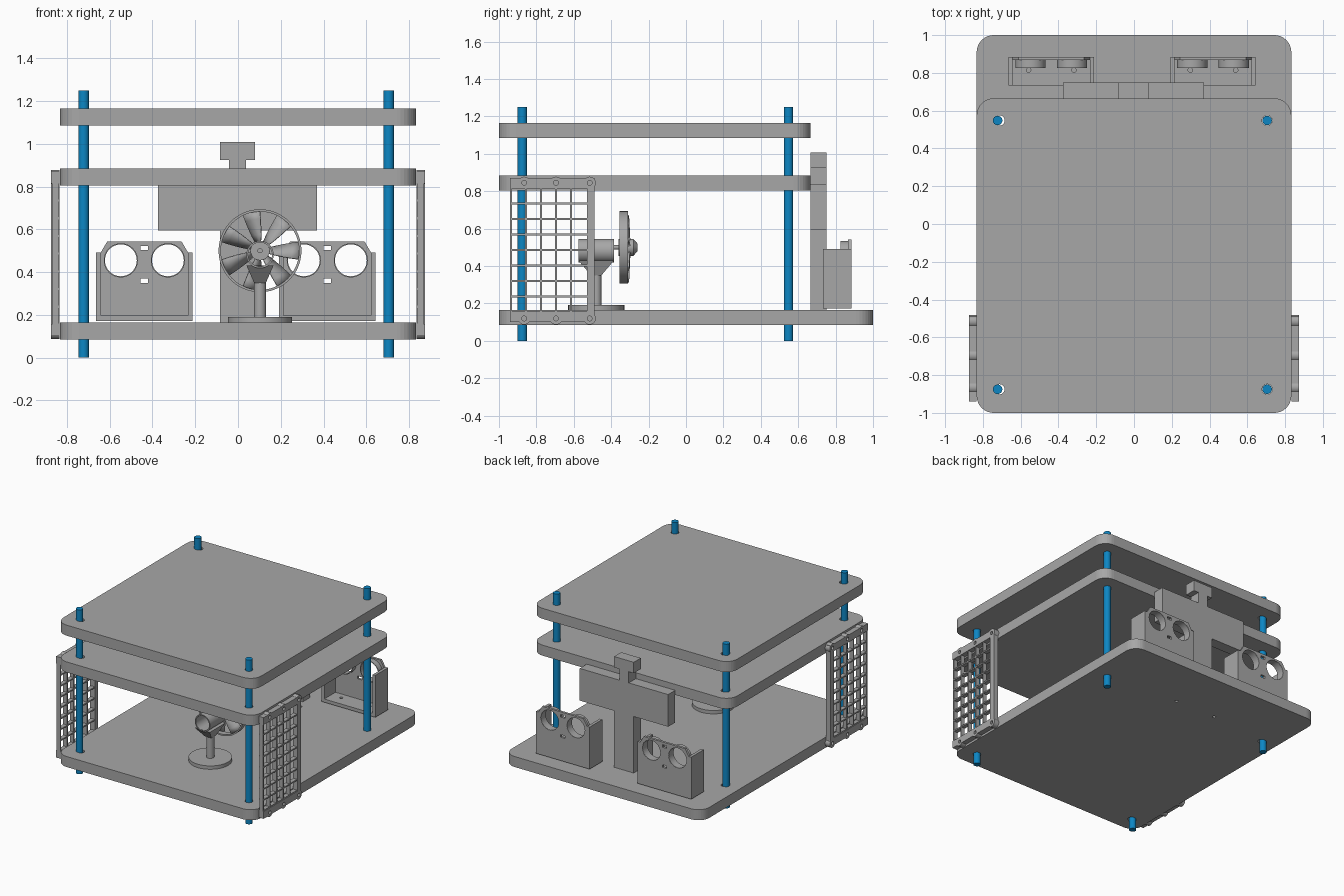
import bpy, bmesh, math
from mathutils import Matrix, Vector

if "Cube" in bpy.data.objects:
    bpy.data.objects.remove(bpy.data.objects["Cube"])


def material(name, rgb):
    m = bpy.data.materials.new(name)
    m.diffuse_color = (*rgb, 1)
    m.use_nodes = True
    m.node_tree.nodes["Principled BSDF"].inputs["Base Color"].default_value = m.diffuse_color
    return m


GREY = material("grey plastic", (0.39, 0.39, 0.39))
BLUE = material("blue rod", (0.004, 0.24, 0.55))


def finish(name, bm, mat=GREY, smooth=False):
    bmesh.ops.recalc_face_normals(bm, faces=bm.faces[:])
    me = bpy.data.meshes.new(name)
    bm.to_mesh(me)
    bm.free()
    me.materials.append(mat)
    ob = bpy.data.objects.new(name, me)
    bpy.context.collection.objects.link(ob)
    if smooth:
        bpy.ops.object.select_all(action='DESELECT')
        ob.select_set(True)
        bpy.context.view_layer.objects.active = ob
        bpy.ops.object.shade_smooth_by_angle(angle=math.radians(35))
    return ob


def box(name, x, y, z):
    bm = bmesh.new()
    bmesh.ops.create_cube(bm, size=1)
    for v in bm.verts:
        v.co = [(r[0] + r[1]) / 2 + c * (r[1] - r[0]) for r, c in zip((x, y, z), v.co)]
    return finish(name, bm)


def prism(name, pts, axis, a, b):
    """Extrude a 2D outline along axis from a to b."""
    place = {'Y': lambda p, t: (p[0], t, p[1]), 'Z': lambda p, t: (p[0], p[1], t)}[axis]
    bm = bmesh.new()
    f = bm.faces.new([bm.verts.new(place(p, a)) for p in pts])
    ext = bmesh.ops.extrude_face_region(bm, geom=[f])
    move = Vector(place((0, 0), b - a))
    bmesh.ops.translate(bm, vec=move, verts=[g for g in ext['geom'] if isinstance(g, bmesh.types.BMVert)])
    return finish(name, bm)


def cylinder(name, center, r, length, axis='Z', mat=GREY, r2=None, seg=32):
    bm = bmesh.new()
    rot = {'Z': Matrix(), 'Y': Matrix.Rotation(-math.pi / 2, 4, 'X'),
           'X': Matrix.Rotation(math.pi / 2, 4, 'Y')}[axis]
    bmesh.ops.create_cone(bm, cap_ends=True, segments=seg, radius1=r, radius2=r if r2 is None else r2,
                          depth=length, matrix=Matrix.Translation(center) @ rot)
    return finish(name, bm, mat, True)


def ring(name, center, r_out, r_in, length, seg=40):
    """Open tube along y."""
    bm = bmesh.new()
    loops = []
    for r, y in ((r_out, -.5), (r_out, .5), (r_in, .5), (r_in, -.5)):
        loops.append([bm.verts.new((center[0] + r * math.cos(t), center[1] + y * length,
                                    center[2] + r * math.sin(t)))
                      for t in (2 * math.pi * i / seg for i in range(seg))])
    for k in range(4):
        p, q = loops[k], loops[(k + 1) % 4]
        for i in range(seg):
            j = (i + 1) % seg
            bm.faces.new((p[i], p[j], q[j], q[i]))
    return finish(name, bm, GREY, True)


def combine(ob, tools, op='DIFFERENCE'):
    """Apply booleans and remove the helper objects."""
    for t in tools:
        m = ob.modifiers.new("bool", 'BOOLEAN')
        m.operation, m.object, m.solver = op, t, 'EXACT'
    dg = bpy.context.evaluated_depsgraph_get()
    me = bpy.data.meshes.new_from_object(ob.evaluated_get(dg))
    ob.modifiers.clear()
    ob.data = me
    for t in tools:
        bpy.data.objects.remove(t)


def rounded(x0, x1, y0, y1, r, n=8):
    pts = []
    for k, (cx, cy) in enumerate(((x1 - r, y1 - r), (x0 + r, y1 - r), (x0 + r, y0 + r), (x1 - r, y0 + r))):
        for i in range(n + 1):
            t = math.pi / 2 * (k + i / n)
            pts.append((cx + r * math.cos(t), cy + r * math.sin(t)))
    return pts


# Stacked decks with rod holes
ROD_Y = (-0.875, 0.548)
for name, y1, z in (("bottom_deck", 1, 0.085), ("middle_deck", 0.665, 0.805), ("top_deck", 0.665, 1.085)):
    deck = prism(name, rounded(-0.833, 0.833, -1, y1, 0.09), 'Z', z, z + 0.08)
    cuts = [cylinder("cut", (x, y, z), 0.027, 0.4) for x in (-0.712, 0.705) for y in ROD_Y]
    if name == "bottom_deck":
        cuts += [cylinder("cut", (x, 0.595, z), 0.012, 0.4) for x in (-0.235, 0.11)]
    combine(deck, cuts)

# Threaded support rods
for x in (-0.722, 0.705):
    for y in ROD_Y:
        cylinder("support_rod", (x, y, 0.625), 0.025, 1.25, mat=BLUE)

# Side grilles
for s in (-1, 1):
    def span(a, b):
        return tuple(sorted((s * a, s * b)))
    outer = span(0.834, 0.874)
    for z0, z1, zc in ((0.1, 0.155, 0.12), (0.815, 0.87, 0.845)):
        rail = box("grille_rail", outer, (-0.94, -0.49), (z0, z1))
        spots = (-0.865, -0.695, -0.515)
        combine(rail, [cylinder("boss", (s * 0.854, y, zc), 0.033, 0.04, 'X', seg=24) for y in spots], 'UNION')
        combine(rail, [cylinder("cut", (s * 0.854, y, zc), 0.013, 0.1, 'X', seg=16) for y in spots])
    box("grille_post", outer, (-0.53, -0.49), (0.155, 0.815))
    for i in range(5):
        y = -0.935 + 0.08 * i
        box("grille_upright", span(0.838, 0.87), (y - 0.005, y + 0.005), (0.155, 0.815))
    for i in range(8):
        z = 0.155 + 0.0828 * i
        box("grille_bar", span(0.836, 0.868), (-0.94, -0.53), (z - 0.005, z + 0.005))

# Rear T-shaped stand with a small knob on top
prism("rear_stand", [(-0.085, 0.165), (0.08, 0.165), (0.08, 0.595), (0.37, 0.595), (0.37, 0.84),
                     (0.037, 0.84), (0.037, 0.925), (0.08, 0.925), (0.08, 1.008), (-0.085, 1.008),
                     (-0.085, 0.925), (-0.043, 0.925), (-0.043, 0.84), (-0.375, 0.84),
                     (-0.375, 0.595), (-0.085, 0.595)], 'Y', 0.665, 0.75)

# Sensor brackets: tray, side walls and a pierced face plate with collars
for cx in (-0.438, 0.418):
    x0, x1 = cx - 0.226, cx + 0.226
    tray = box("sensor_tray", (x0, x1), (0.732, 0.885), (0.172, 0.197))
    combine(tray, [cylinder("cut", (cx + d, 0.815, 0.18), 0.012, 0.2, seg=16) for d in (-0.12, 0.12)])
    for a, b in ((x0, x0 + 0.022), (x1 - 0.022, x1)):
        box("sensor_side_wall", (a, b), (0.732, 0.885), (0.197, 0.492))
    plate = prism("sensor_face", [(x0 + 0.022, 0.197), (x1 - 0.022, 0.197), (x1 - 0.022, 0.492),
                                  (x1 - 0.052, 0.543), (x0 + 0.052, 0.543), (x0 + 0.022, 0.492)],
                  'Y', 0.867, 0.885)
    eyes = [(cx + d, 0.876, 0.455) for d in (-0.11, 0.11)]
    combine(plate, [cylinder("cut", e, 0.076, 0.1, 'Y', seg=40) for e in eyes] +
            [box("cut", (cx - 0.018, cx + 0.018), (0.8, 0.95), (z - 0.01, z + 0.01)) for z in (0.513, 0.36)])
    for e in eyes:
        ring("sensor_collar", (e[0], 0.855, e[2]), 0.08, 0.0745, 0.058)

# Fan stand: foot, post, flared saddle and motor tube
FX, FY = 0.103, -0.48
cylinder("fan_foot", (FX, FY, 0.178), 0.15, 0.026, seg=48)
cylinder("fan_post", (FX, FY, 0.275), 0.028, 0.17)
bm = bmesh.new()
bmesh.ops.create_cube(bm, size=1)
for v in bm.verts:
    top = v.co.z > 0
    v.co = (FX + v.co.x * (0.126 if top else 0.055), FY + v.co.y * (0.19 if top else 0.055),
            0.43 if top else 0.35)
finish("fan_saddle", bm)
ring("motor_tube", (FX, FY, 0.482), 0.064, 0.056, 0.19)

# Fan rotor: shroud, hub with dome and pitched blades
FZ = 0.5
ring("fan_shroud", (FX, -0.332, FZ), 0.194, 0.183, 0.046, 48)
cylinder("fan_hub", (FX, -0.32, FZ), 0.045, 0.08, 'Y')
cylinder("fan_hub_dome", (FX, -0.27, FZ), 0.045, 0.022, 'Y', r2=0.02)
cylinder("fan_shaft", (FX, -0.37, FZ), 0.012, 0.06, 'Y', seg=16)
bm = bmesh.new()
N = 7
for k in range(N):
    a = 2 * math.pi * k / N
    rows = []
    for i in range(5):
        r = 0.04 + 0.147 * i / 4
        half = 0.30 - 0.02 * i
        rows.append([bm.verts.new((FX + r * math.cos(a + u * half), -0.325 + u * (0.026 - 0.002 * i),
                                   FZ + r * math.sin(a + u * half))) for u in (-1, 0, 1)])
    for p, q in zip(rows, rows[1:]):
        for j in range(2):
            bm.faces.new((p[j], p[j + 1], q[j + 1], q[j]))
blades = finish("fan_blades", bm, GREY, True)
mod = blades.modifiers.new("thickness", 'SOLIDIFY')
mod.thickness, mod.offset = 0.006, 0
